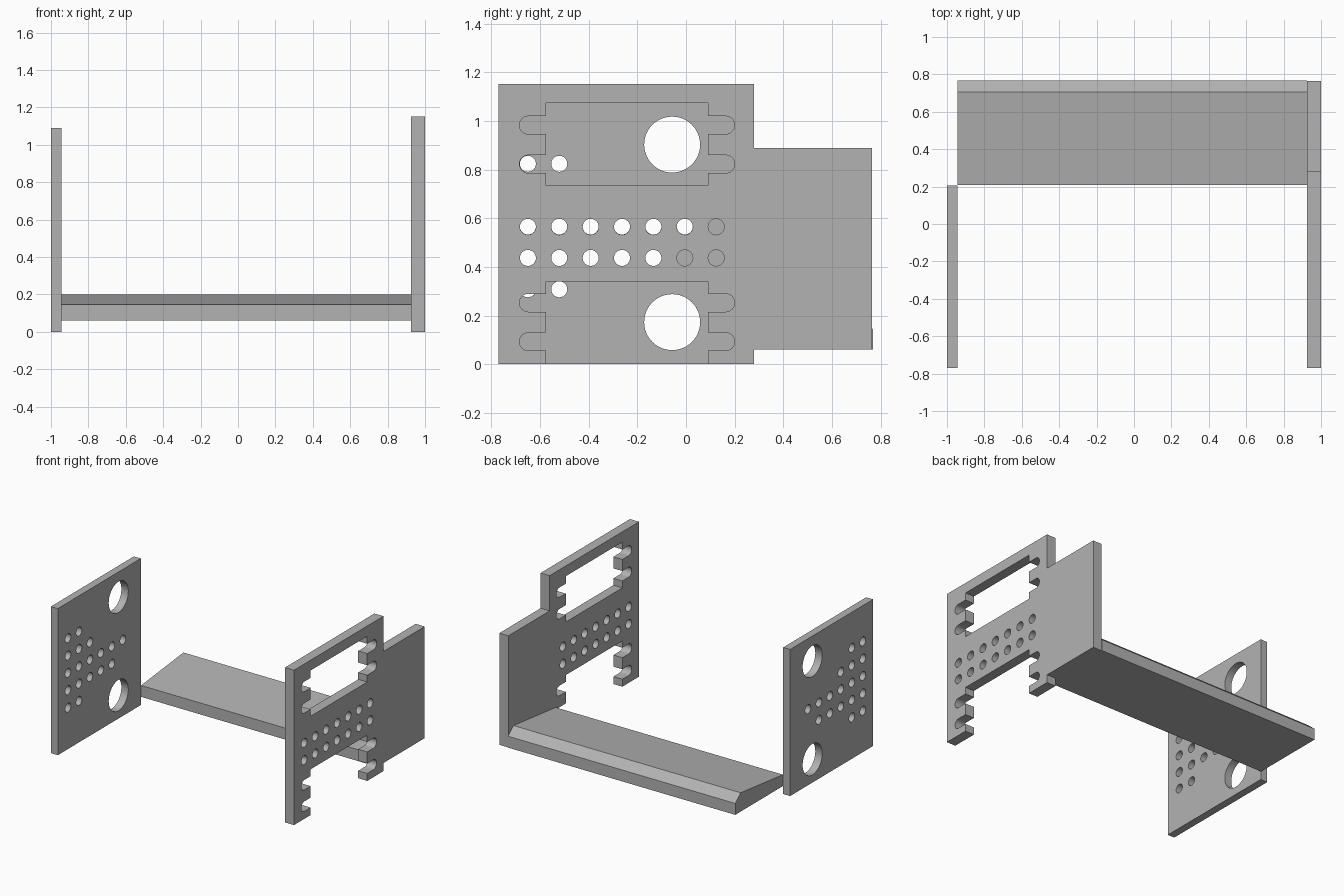
import bpy
from math import pi, sin, cos
from mathutils import Matrix

cube = bpy.data.objects.get("Cube")
if cube:
    bpy.data.objects.remove(cube, do_unlink=True)

grey = bpy.data.materials.new("plain grey")
grey.use_nodes = True
colour = (0.45, 0.45, 0.45, 1)
grey.diffuse_color = colour
grey.node_tree.nodes["Principled BSDF"].inputs["Base Color"].default_value = colour

# Local x, y, z of a flat profile become world y, z, x
UPRIGHT = Matrix(((0, 0, 1, 0), (1, 0, 0, 0), (0, 1, 0, 0), (0, 0, 0, 1)))


def arc(y, z, r, start, end, steps):
    angles = [start + (end - start) * i / steps for i in range(steps + 1)]
    return [(y + r * cos(a), z + r * sin(a)) for a in angles]


def circle(y, z, r, steps=32):
    return arc(y, z, r, 0, 2 * pi, steps)[:-1]


def slab(name, x0, x1, loops):
    """Extrude closed (y, z) loops between two x positions; inner loops are holes."""
    curve = bpy.data.curves.new(name, 'CURVE')
    curve.dimensions = '2D'
    curve.fill_mode = 'BOTH'
    curve.extrude = (x1 - x0) / 2
    for loop in loops:
        spline = curve.splines.new('POLY')
        spline.points.add(len(loop) - 1)
        for point, (y, z) in zip(spline.points, loop):
            point.co = (y, z, 0, 1)
        spline.use_cyclic_u = True
    obj = bpy.data.objects.new(name, curve)
    bpy.context.collection.objects.link(obj)
    obj.matrix_world = Matrix.Translation(((x0 + x1) / 2, 0, 0)) @ UPRIGHT
    bpy.ops.object.select_all(action='DESELECT')
    obj.select_set(True)
    bpy.context.view_layer.objects.active = obj
    bpy.ops.object.convert(target='MESH')
    # Weld the caps to the walls
    bpy.ops.object.mode_set(mode='EDIT')
    bpy.ops.mesh.select_all(action='SELECT')
    bpy.ops.mesh.remove_doubles(threshold=0.0002)
    bpy.ops.mesh.normals_make_consistent(inside=False)
    bpy.ops.object.mode_set(mode='OBJECT')
    obj = bpy.context.object
    obj.data.materials.clear()
    obj.data.materials.append(grey)
    bpy.ops.object.shade_smooth_by_angle(angle=pi / 6)
    return obj


def slotted_opening(bottom, top, slots):
    """Rectangular opening with round-ended slots on both sides."""
    edge, mid, tip, r = -0.575, -0.2425, -0.648, 0.037
    side = [(edge, bottom)]
    for z in slots:
        side.append((edge, z - r))
        side += arc(tip, z, r, 1.5 * pi, 0.5 * pi, 12)
        side.append((edge, z + r))
    side.append((edge, top))
    return side + [(2 * mid - y, z) for y, z in reversed(side)]


PITCH = 0.129
FIRST_Y = -0.65
HOLE_R = 0.033


def hole_row(count, z):
    return [circle(FIRST_Y + i * PITCH, z, HOLE_R, 24) for i in range(count)]


# Left side plate: stepped outline, open at the bottom, one closed window above
outline = [(-0.77, 0)] + slotted_opening(0, 0.34, (0.0925, 0.2525)) + [
    (0.28, 0), (0.28, 0.06), (0.765, 0.06), (0.765, 0.89), (0.28, 0.89),
    (0.28, 1.152), (-0.77, 1.152)]
window = slotted_opening(0.735, 1.075, (0.823, 0.983))
slab("left_plate", 0.926, 1, [outline, window] + hole_row(7, 0.437) + hole_row(7, 0.565))

# Right side plate: two large holes and a stepped group of small ones
loops = [[(-0.77, 0), (0.205, 0), (0.205, 1.09), (-0.77, 1.09)]]
loops += [circle(-0.057, z, 0.115, 48) for z in (0.173, 0.903)]
for row, count in enumerate((2, 5, 6, 3, 2)):
    loops += hole_row(count, 0.308 + row * PITCH)
slab("right_plate", -1, -0.943, loops)

# Shelf between the plates, rising to a bevelled rear edge
slab("shelf", -0.943, 0.926, [[(0.208, 0.06), (0.768, 0.06), (0.768, 0.145),
                               (0.705, 0.2), (0.208, 0.145)]])
